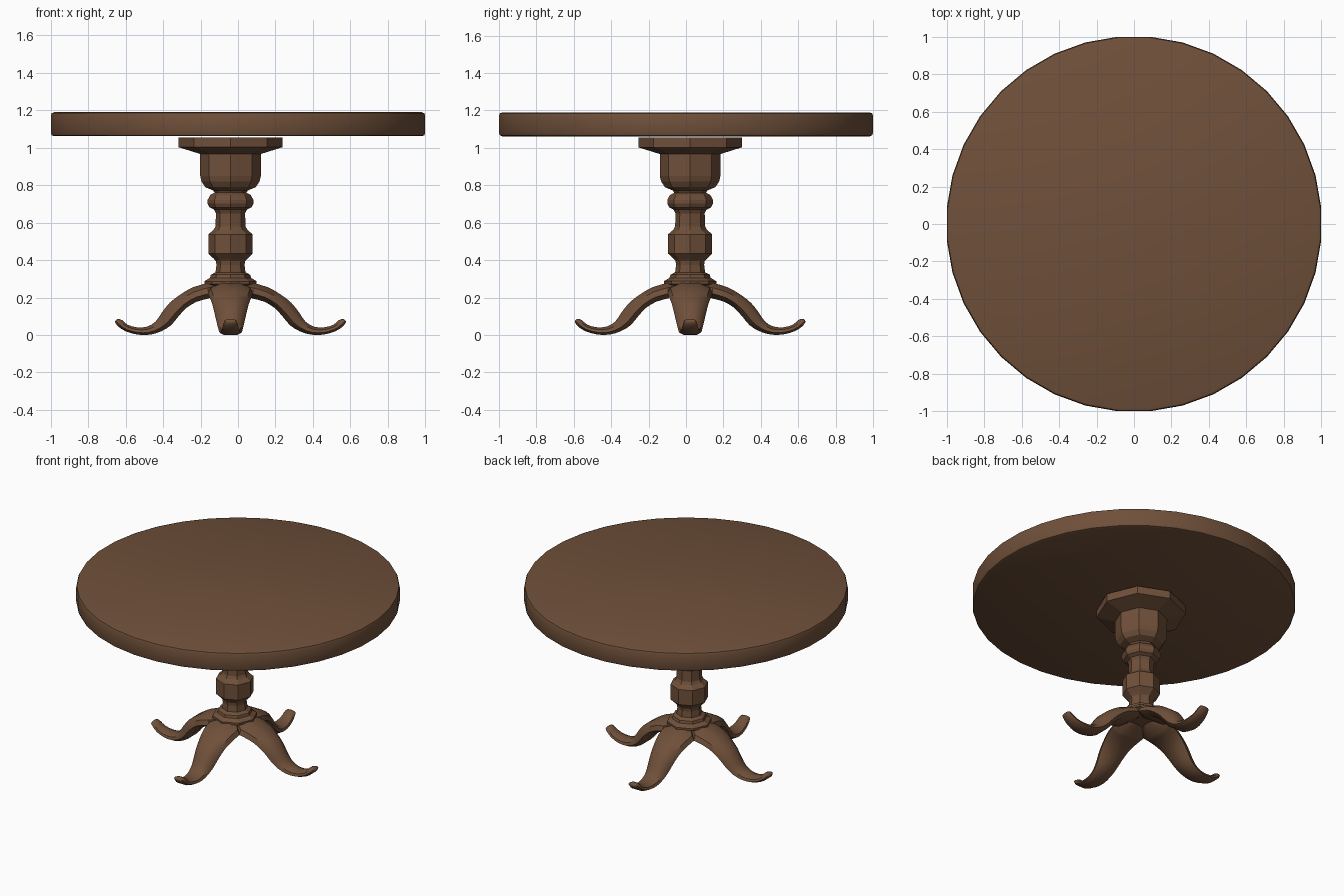
import bpy, math
from mathutils import Vector

if "Cube" in bpy.data.objects:
    bpy.data.objects.remove(bpy.data.objects["Cube"])

CX, CY = -0.04, 0.022          # pedestal axis, slightly off the table centre

wood = bpy.data.materials.new("wood")
wood.diffuse_color = (0.16, 0.08, 0.042, 1)
wood.use_nodes = True
wood.node_tree.nodes["Principled BSDF"].inputs["Base Color"].default_value = wood.diffuse_color


def make(name, verts, faces, smooth=None):
    me = bpy.data.meshes.new(name)
    me.from_pydata(verts, [], faces)
    me.materials.append(wood)
    ob = bpy.data.objects.new(name, me)
    bpy.context.collection.objects.link(ob)
    if smooth:
        bpy.ops.object.select_all(action='DESELECT')
        bpy.context.view_layer.objects.active = ob
        ob.select_set(True)
        bpy.ops.object.shade_smooth_by_angle(angle=math.radians(smooth))
    return ob


def skin(rings):
    """Join closed rings of equal length into a capped tube."""
    n = len(rings[0])
    verts = [p for ring in rings for p in ring]
    faces = [(i * n + j, i * n + (j + 1) % n, (i + 1) * n + (j + 1) % n, (i + 1) * n + j)
             for i in range(len(rings) - 1) for j in range(n)]
    faces += [tuple(reversed(range(n))), tuple(range(len(verts) - n, len(verts)))]
    return verts, faces


def lathe(profile, sides, offset=0.0):
    """Turn an (r, z) profile, listed bottom to top."""
    return skin([[(r * math.cos(math.tau * (j + offset) / sides),
                   r * math.sin(math.tau * (j + offset) / sides), z)
                  for j in range(sides)] for r, z in profile])


# Round top with softened rims
R = 1 / math.cos(math.radians(5))
make("table_top", *lathe([(R - .018, 1.062), (R - .005, 1.067), (R, 1.08), (R, 1.172),
                          (R - .005, 1.185), (R - .018, 1.19)], 36, 0.5), smooth=35)

# Eight-sided turned column with its mounting plate
column = make("column", *lathe([
    (.07, .245), (.14, .272), (.14, .287), (.11, .305), (.105, .322), (.08, .335),
    (.075, .375), (.078, .395), (.09, .408), (.118, .435), (.118, .538), (.09, .562),
    (.08, .58), (.078, .65), (.088, .67), (.112, .682), (.122, .702), (.122, .722),
    (.108, .748), (.085, .76), (.092, .772), (.135, .79), (.155, .82), (.162, .85),
    (.162, .967), (.277, 1.003), (.277, 1.055)], 8))
column.location = (CX, CY, 0)

# Leg stations: top (r, z), bottom (r, z), half width
STATIONS = [
    (.02, .285, .02, .262, .02),
    (.12, .279, .118, .195, .12),
    (.20, .255, .18, .178, .112),
    (.267, .217, .235, .145, .098),
    (.325, .172, .28, .097, .086),
    (.368, .118, .318, .052, .075),
    (.40, .072, .37, .02, .066),
    (.445, .045, .43, .002, .06),
    (.50, .041, .495, .002, .054),
    (.55, .055, .56, .02, .045),
    (.578, .079, .60, .046, .039),
    (.598, .086, .616, .068, .032),
    (.608, .084, .615, .076, .018)]
SECTION = [(-.6, 0), (.6, 0), (1, .3), (.88, .68), (.38, 1), (-.38, 1), (-.88, .68), (-1, .3)]


def refine(points, steps):
    """Catmull-Rom through the stations, keeping the hip wedge straight."""
    pts = [Vector(p) for p in points]
    out = [pts[0]]
    for i in range(1, len(pts) - 1):
        a, b, c = pts[max(i - 1, 1)], pts[i], pts[i + 1]
        d = pts[min(i + 2, len(pts) - 1)]
        for s in range(steps):
            t = s / steps
            out.append(b + (c - a) * (t / 2) + (a * 2 - b * 5 + c * 4 - d) * (t * t / 2)
                       + (b * 3 - a - c * 3 + d) * (t ** 3 / 2))
    return out + [pts[-1]]


rings = []
for tr, tz, br, bz, w in refine(STATIONS, 2):
    rings.append([(br + (tr - br) * t, w * y, bz + (tz - bz) * t) for y, t in SECTION])

# Four scrolled legs around the column
for k, side in enumerate(("right", "back", "left", "front")):
    leg = make(side + "_leg", *skin(rings), smooth=40)
    leg.location = (CX, CY, 0)
    leg.rotation_euler.z = k * math.pi / 2
